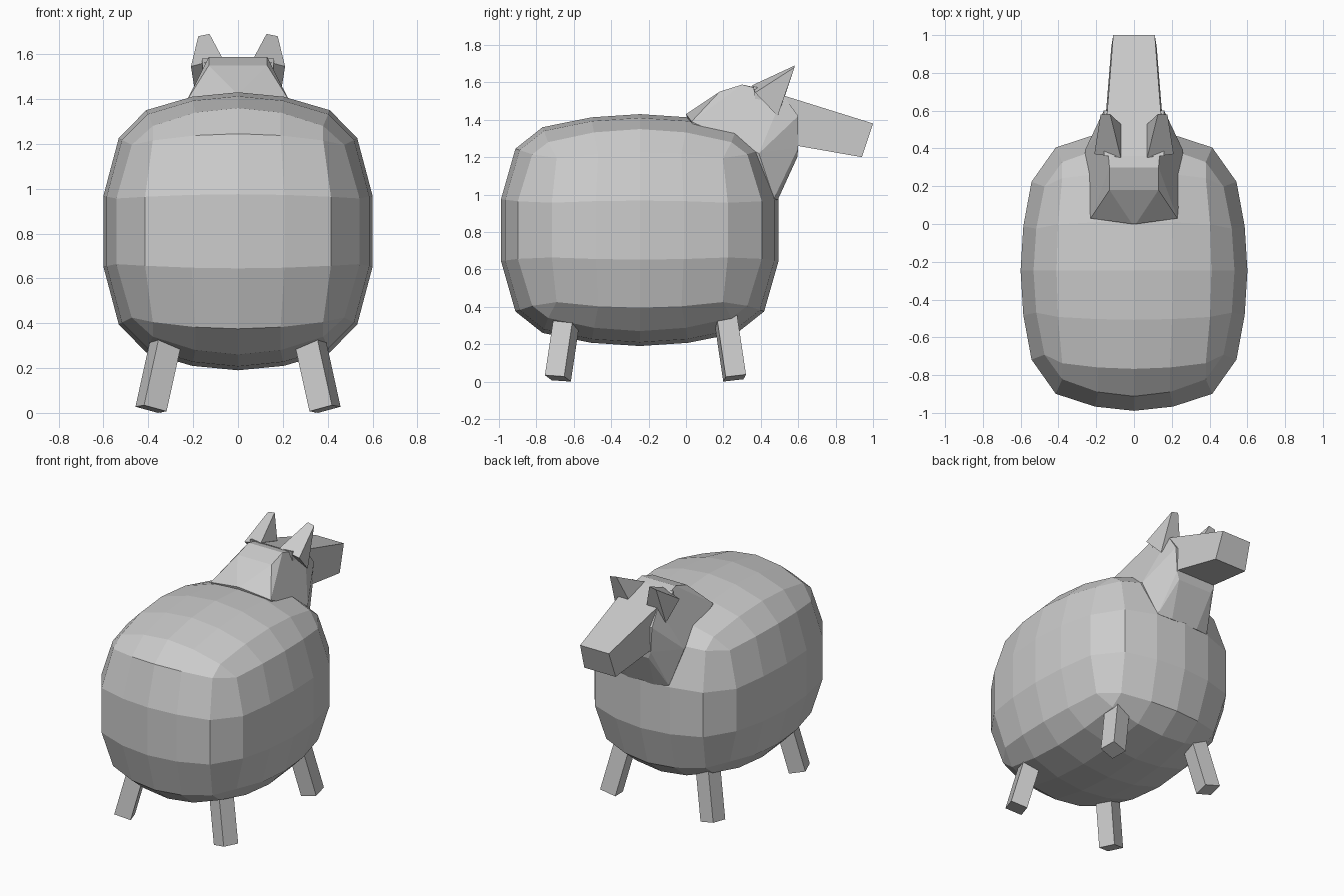
import bpy, bmesh
from math import radians
from mathutils import Vector, Matrix

if "Cube" in bpy.data.objects:
    bpy.data.objects.remove(bpy.data.objects["Cube"])


def finish(name, bm):
    bmesh.ops.recalc_face_normals(bm, faces=bm.faces[:])
    me = bpy.data.meshes.new(name)
    bm.to_mesh(me)
    bm.free()
    ob = bpy.data.objects.new(name, me)
    bpy.context.collection.objects.link(ob)
    return ob


def hull(name, pts):
    """Flat-faced convex solid around a few points."""
    bm = bmesh.new()
    for p in pts:
        bm.verts.new(p)
    res = bmesh.ops.convex_hull(bm, input=bm.verts[:])
    loose = [v for v in bm.verts if not v.link_faces]
    bmesh.ops.delete(bm, geom=loose, context='VERTS')
    bmesh.ops.join_triangles(bm, faces=bm.faces[:], angle_face_threshold=radians(12),
                             angle_shape_threshold=radians(60))
    return finish(name, bm)


def both(pts):
    return [(s * x, y, z) for x, y, z in pts for s in (1, -1)]


# Body: bulging box with chamfered edges, 4 x 4 x 3 panels
four = (-1, -0.5, 0, 0.5, 1)
three = (-1, -0.38, 0.38, 1)
body = []
for s in (1, -1):
    for u in four:
        for v in four:      # top and bottom panels
            body.append((u * (0.41 - 0.03 * v * v), v * (0.52 - 0.03 * u * u),
                         s * (0.62 - 0.08 * u * u - 0.07 * v * v)))
        for w in three:     # sides, then ends
            body.append((s * (0.612 - 0.058 * u * u - 0.08 * w * w),
                         u * (0.475 - 0.03 * w * w), w * (0.415 - 0.03 * u * u)))
            body.append((u * (0.42 - 0.04 * w * w),
                         s * (0.755 - 0.09 * u * u - 0.09 * w * w),
                         w * (0.435 - 0.03 * u * u)))
hull("body", [(x, y - 0.247, z + 0.81) for x, y, z in body])

# Neck rising from the front of the body
hull("neck", both([
    (0.23, 0.03, 1.39), (0.01, 0.0, 1.43), (0.13, 0.18, 1.55), (0.13, 0.30, 1.588),
    (0.12, 0.36, 1.575), (0.15, 0.52, 1.53), (0.16, 0.6, 1.42), (0.15, 0.6, 1.25),
    (0.13, 0.595, 1.2), (0.26, 0.39, 1.22), (0.2, 0.47, 0.98), (0.1, 0.49, 0.97),
    (0.15, 0.1, 1.1)]))

# Tapered head
hull("head", both([
    (0.16, 0.36, 1.58), (0.11, 1.0, 1.38), (0.12, 0.94, 1.2), (0.15, 0.57, 1.265),
    (0.15, 0.4, 1.3)]))

# Ears
ear = [(0.21, 0.37, 1.545), (0.07, 0.352, 1.583), (0.19, 0.49, 1.42),
       (0.07, 0.53, 1.53), (0.177, 0.58, 1.68), (0.127, 0.582, 1.69)]
for side, s in (("right", 1), ("left", -1)):
    hull(side + "_ear", [(s * x, y, z) for x, y, z in ear])

# Splayed square legs
for part, y, lean, yaw in (("back", -0.685, 1, -20), ("front", 0.26, -1, 8)):
    for side, s in (("right", 1), ("left", -1)):
        bm = bmesh.new()
        bmesh.ops.create_cube(bm, size=1)
        bmesh.ops.scale(bm, vec=(0.11, 0.11, 0.5), verts=bm.verts[:])
        bmesh.ops.translate(bm, vec=(0, 0, 0.25), verts=bm.verts[:])
        axis = Vector((-0.22, 0.15 * lean, 1))
        rot = axis.to_track_quat('Z', 'Y').to_matrix()
        tilt = Vector((0, 0, 1)).rotation_difference(axis).to_matrix()
        turn = Matrix.Rotation(radians(yaw), 3, 'Z')
        bmesh.ops.transform(bm, matrix=(tilt @ turn).to_4x4(), verts=bm.verts[:])
        low = min(v.co.z for v in bm.verts)
        for v in bm.verts:
            v.co = Vector((s * (v.co.x + 0.388), v.co.y + y, v.co.z - low))
        finish(part + "_" + side + "_leg", bm)
